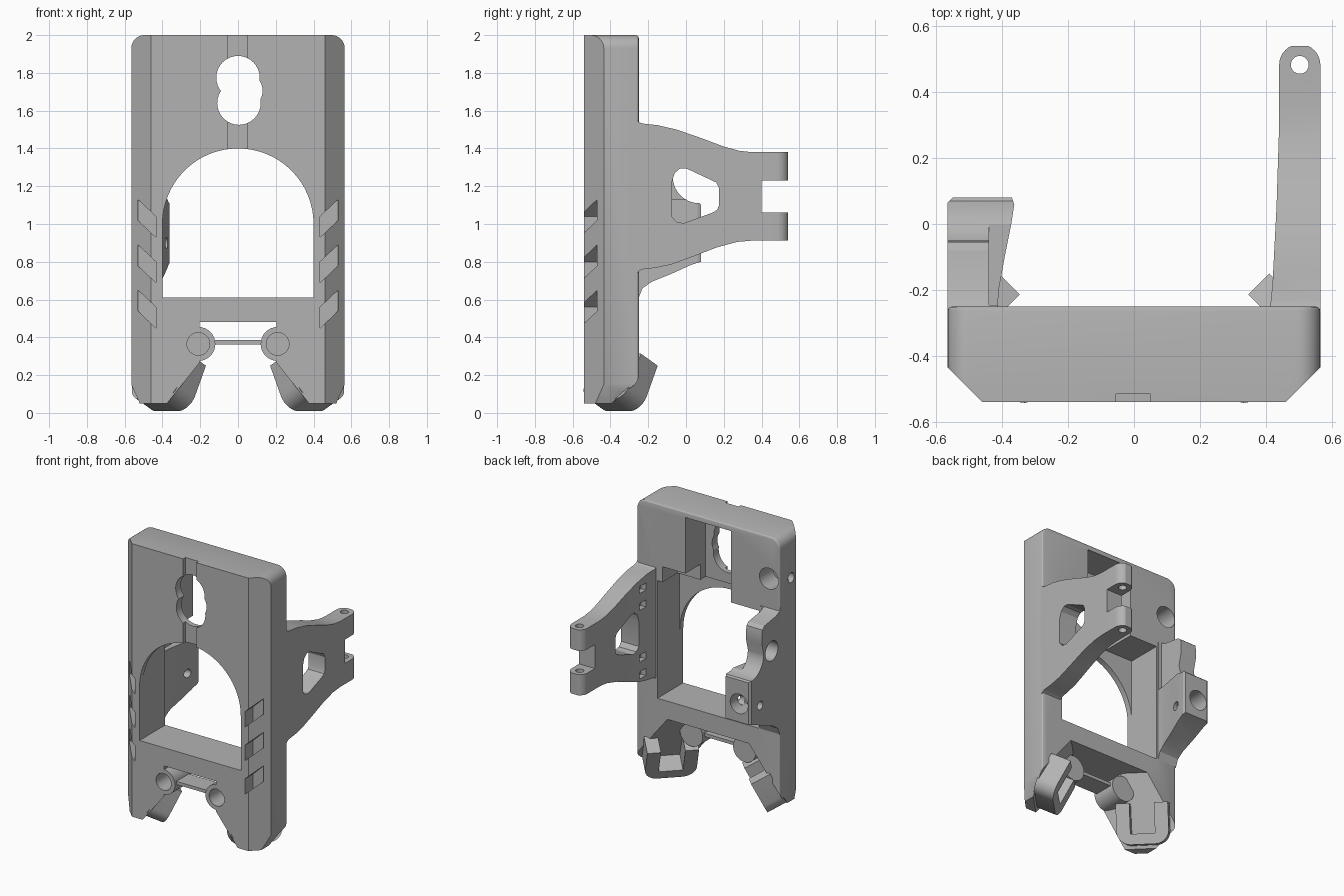
import bpy, bmesh, math
from math import sin, cos, pi, radians
from mathutils import Vector, Matrix

cube = bpy.data.objects.get("Cube")
if cube:
    bpy.data.objects.remove(cube, do_unlink=True)

GREY = (0.45, 0.45, 0.45, 1)
mat = bpy.data.materials.new("grey plastic")
mat.use_nodes = True
mat.diffuse_color = GREY
mat.node_tree.nodes["Principled BSDF"].inputs["Base Color"].default_value = GREY
parts = []


def finish(bm, name):
    bmesh.ops.recalc_face_normals(bm, faces=bm.faces)
    me = bpy.data.meshes.new(name)
    bm.to_mesh(me)
    bm.free()
    ob = bpy.data.objects.new(name, me)
    bpy.context.collection.objects.link(ob)
    me.materials.append(mat)
    return ob


def prism(name, pts, axis, a, b, bevel=0, matrix=None):
    """Extrude a 2D outline along an axis from a to b; optionally bevel the b rim."""
    place = {"x": lambda p, t: (t, p[0], p[1]),
             "y": lambda p, t: (p[0], t, p[1]),
             "z": lambda p, t: (p[0], p[1], t)}[axis]
    bm = bmesh.new()
    lo = [bm.verts.new(place(p, a)) for p in pts]
    hi = [bm.verts.new(place(p, b)) for p in pts]
    bm.faces.new(lo)
    top = bm.faces.new(hi)
    for i in range(len(pts)):
        j = (i + 1) % len(pts)
        bm.faces.new((lo[i], lo[j], hi[j], hi[i]))
    bmesh.ops.recalc_face_normals(bm, faces=bm.faces)
    if bevel:
        bmesh.ops.bevel(bm, geom=list(top.edges), offset=bevel, segments=3,
                        profile=0.5, affect="EDGES")
    if matrix:
        bm.transform(matrix)
    return finish(bm, name)


def box(x0, x1, y0, y1, z0, z1):
    return prism("cutter", [(x0, y0), (x1, y0), (x1, y1), (x0, y1)], "z", z0, z1)


def arc(cx, cy, r, start, end, n=12):
    return [(cx + r * cos(radians(start + (end - start) * i / n)),
             cy + r * sin(radians(start + (end - start) * i / n))) for i in range(n + 1)]


def disc(cx, cy, r, axis, a, b, name="cutter"):
    return prism(name, arc(cx, cy, r, 0, 360, 32)[:-1], axis, a, b)


def hull(pts):
    bm = bmesh.new()
    for p in pts:
        bm.verts.new(p)
    bmesh.ops.convex_hull(bm, input=list(bm.verts))
    return finish(bm, "cutter")


def boolean(ob, tool, op="DIFFERENCE"):
    mod = ob.modifiers.new("bool", "BOOLEAN")
    mod.operation, mod.object, mod.solver = op, tool, "EXACT"
    dg = bpy.context.evaluated_depsgraph_get()
    me = bpy.data.meshes.new_from_object(ob.evaluated_get(dg))
    ob.modifiers.clear()
    ob.data = me
    bpy.data.objects.remove(tool, do_unlink=True)


# Main housing: rounded top corners, clipped bottom corners
W, F, B = 0.565, -0.54, -0.25
outline = ([(-0.52, 0.05), (0.52, 0.05), (W, 0.15)] + arc(W - 0.07, 1.93, 0.07, 0, 90, 8)
           + arc(0.07 - W, 1.93, 0.07, 90, 180, 8) + [(-W, 0.15)])
body = prism("main_housing", outline, "y", F, B, bevel=0.015)
parts.append(body)
for s in (1, -1):
    boolean(body, prism("cutter", [(s * 0.45, F - 0.01), (s * 0.58, F - 0.01),
                                   (s * 0.58, -0.42)], "z", -0.1, 2.1))

# Arched front window, rear chamber, rear pocket
arch = [(-0.4, 0.61), (0.4, 0.61)] + arc(0, 1.0, 0.4, 0, 180, 32)
boolean(body, prism("cutter", arch, "y", -0.6, -0.4))
boolean(body, box(-0.4, 0.4, -0.5, -0.2, 0.61, 1.45))
boolean(body, box(-0.18, 0.18, -0.48, -0.2, 1.4, 1.96))
boolean(body, box(0.17, 0.36, -0.42, -0.2, 1.4, 1.56))

# Keyhole and front groove
boolean(body, box(-0.055, 0.05, -0.6, -0.515, 1.3, 2.1))
for cx, cz, r in ((0, 1.775, 0.115), (0.005, 1.64, 0.115), (0.03, 1.705, 0.1)):
    boolean(body, disc(cx, cz, r, "y", -0.6, -0.4))

# Screw holes in the rear and side faces
boolean(body, disc(-0.48, 1.70, 0.075, "y", -0.4, -0.2))
boolean(body, disc(-0.38, 1.68, 0.035, "x", -0.6, -0.45))

# Lower cutaway between the legs
def leg_x(y, z):
    return 0.2 + (y - F) + 0.8 * (0.27 - z)

boolean(body, hull([(s * leg_x(y, z), y, z) for s in (1, -1)
                    for y in (-0.55, -0.2) for z in (-0.1, 0.48)]))
boolean(body, box(-0.205, 0.205, -0.6, -0.2, 0.25, 0.48))

# Slanted recesses on the chamfered front corners
for s in (1, -1):
    for z in (1.03, 0.79, 0.55):
        boolean(body, prism("cutter", [(s * 0.435, z - 0.1), (s * 0.53, z - 0.01),
                                       (s * 0.53, z + 0.1), (s * 0.435, z + 0.01)],
                            "y", -0.6, -0.45))

# Front tubes and the thin tie bar between them
for s, side in ((1, "left"), (-1, "right")):
    tube = disc(s * 0.21, 0.365, 0.09, "y", F, -0.36, side + "_front_tube")
    boolean(tube, disc(s * 0.21, 0.365, 0.06, "y", -0.6, -0.4))
    boolean(body, disc(s * 0.21, 0.365, 0.088, "y", -0.6, -0.36))
    parts.append(tube)
parts.append(prism("tie_bar", [(-0.14, 0.362), (0.14, 0.362), (0.14, 0.385), (-0.14, 0.385)],
                   "y", -0.52, -0.38))

# Tilted U-shaped foot clips, facing inward and back
for s, side in ((1, "left"), (-1, "right")):
    n = Vector((-0.63 * s, 0.63, -0.45)).normalized()
    a = Vector((s, 1, 0)).normalized()
    w = n.cross(a) * s
    w = w if w.z > 0 else -w
    m = Matrix((a, w, n)).transposed().to_4x4()
    m.translation = Vector((0.29 * s, -0.27, 0.25))
    clip_outline = ([(0.08, 0), (0.17, 0)] + arc(0.08, -0.18, 0.09, 0, -90, 8)
                    + arc(-0.08, -0.18, 0.09, -90, -180, 8)
                    + [(-0.17, 0), (-0.08, 0), (-0.08, -0.2), (0.08, -0.2)])
    parts.append(prism(side + "_foot_clip", clip_outline, "z", -0.14, 0, matrix=m))

# Hinge arm on the left side
arm_side = [(-0.27, 1.56), (-0.25, 1.54), (-0.23, 1.532), (-0.15, 1.523), (-0.05, 1.5),
            (0.08, 1.455), (0.2, 1.41), (0.28, 1.388), (0.35, 1.38), (0.54, 1.38),
            (0.54, 1.23), (0.4, 1.23), (0.4, 1.06), (0.54, 1.06), (0.54, 0.912),
            (0.35, 0.912), (0.27, 0.905), (0.16, 0.875), (0.03, 0.825), (-0.08, 0.785),
            (-0.16, 0.768), (-0.23, 0.76), (-0.25, 0.75), (-0.27, 0.73)]
arm = prism("hinge_arm", arm_side, "x", 0.4, 0.6)
arm_plan = ([(0.41, -0.28), (W, -0.28)] + arc(0.5025, 0.4825, 0.0625, 0, 180, 16)
            + [(0.44, 0.3), (0.432, 0.05), (0.42, -0.18)])
boolean(arm, prism("cutter", arm_plan, "z", 0.5, 1.8), "INTERSECT")
window = [(-0.075, 1.04), (-0.05, 1.01), (-0.01, 1.005), (0.14, 1.06), (0.165, 1.075),
          (0.175, 1.1), (0.175, 1.19), (0.16, 1.22), (0, 1.295), (-0.03, 1.295),
          (-0.06, 1.27), (-0.075, 1.22)]
boolean(arm, prism("cutter", window, "x", 0.3, 0.7))
boolean(arm, disc(0.5025, 0.4825, 0.027, "z", 0.8, 1.5))
for z in (1.44, 1.32, 0.95, 0.83):
    boolean(arm, box(0.3, 0.46, -0.15, -0.08, z - 0.025, z + 0.025))
parts.append(arm)

# Latch block on the right side: narrow upper lug, wider lower block
lug_side = ([(-0.27, 1.52), (-0.25, 1.49), (-0.21, 1.47), (-0.08, 1.45), (-0.055, 1.43),
             (-0.05, 1.4), (-0.05, 1.33)] + arc(0.07, 1.25, 0.14, 180, 270, 10)
            + [(0.08, 1.1), (0.08, 0.8), (0.03, 0.785), (-0.08, 0.735), (-0.18, 0.695),
               (-0.23, 0.66), (-0.25, 0.61), (-0.27, 0.6)])
lug = prism("latch_block", lug_side, "x", -0.6, -0.3)
lug_plan = [(-W, -0.28), (-0.415, -0.28), (-0.41, -0.2), (-0.392, -0.1), (-0.372, 0),
            (-0.363, 0.06), (-0.37, 0.08), (-0.55, 0.08), (-W, 0.065)]
boolean(lug, prism("cutter", lug_plan, "z", 0.4, 1.7), "INTERSECT")
boolean(lug, box(-0.44, -0.2, -0.245, 0.2, 1.13, 1.7))
boolean(lug, disc(-0.16, 1.24, 0.07, "x", -0.7, -0.47))
boolean(lug, disc(-0.03, 0.9, 0.03, "x", -0.7, -0.2))
boolean(lug, disc(-0.475, 0.93, 0.07, "y", -0.06, 0.2))
parts.append(lug)

# Smooth curved surfaces, keep hard edges
bpy.ops.object.select_all(action="DESELECT")
for ob in parts:
    ob.select_set(True)
bpy.context.view_layer.objects.active = body
bpy.ops.object.shade_smooth_by_angle(angle=radians(25))
